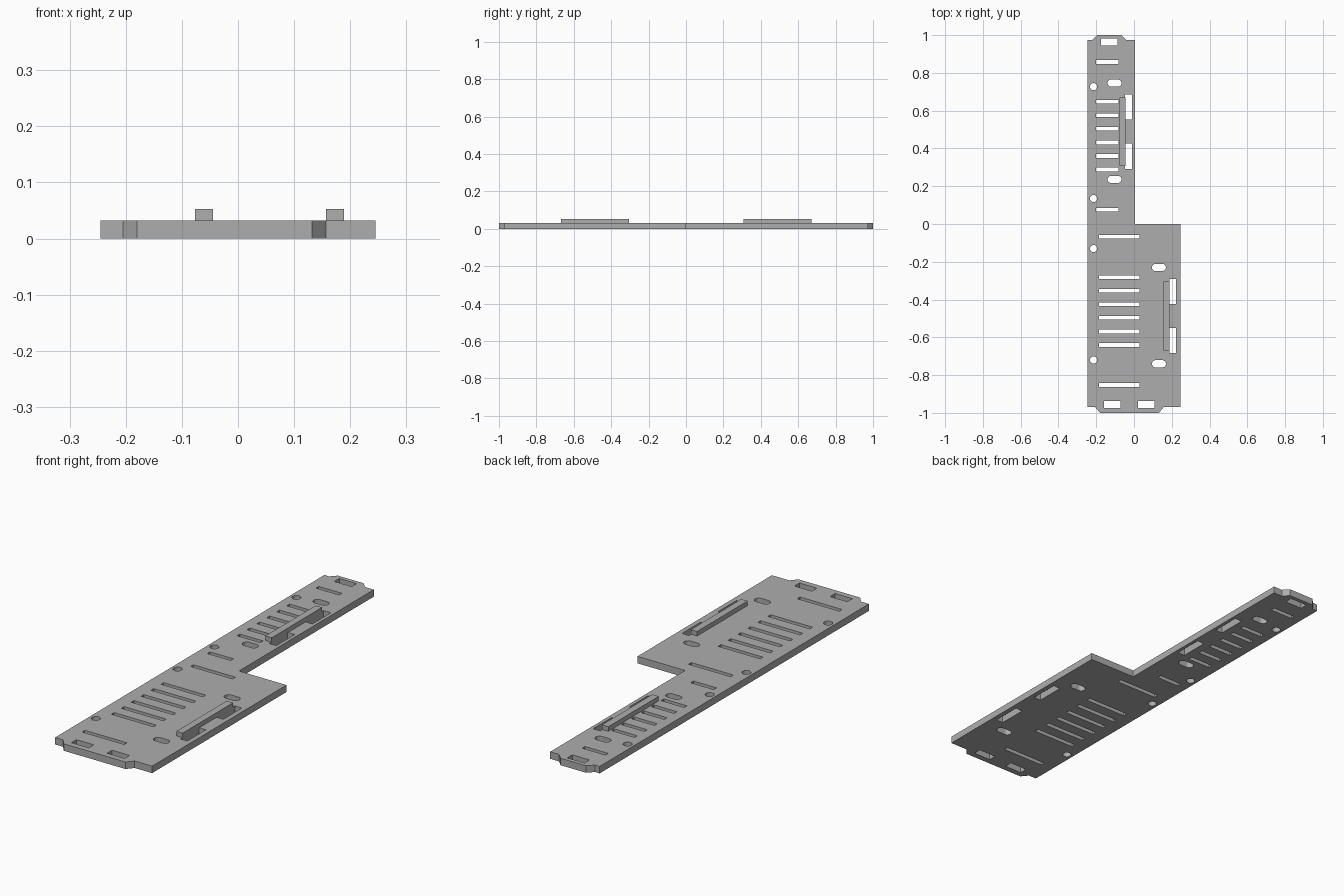
import bpy
from math import cos, sin, pi

cube = bpy.data.objects.get("Cube")
if cube:
    bpy.data.objects.remove(cube, do_unlink=True)

THICK = 0.032
RAIL_TOP = 0.053

grey = bpy.data.materials.new("plain_grey")
grey.use_nodes = True
colour = (0.42, 0.42, 0.42, 1)
grey.diffuse_color = colour
grey.node_tree.nodes["Principled BSDF"].inputs["Base Color"].default_value = colour


def rect(x0, x1, y0, y1):
    return [(x0, y0), (x1, y0), (x1, y1), (x0, y1)]


def capsule(x, y, half_x, r, steps=12):
    """Round hole, stretched along x by half_x on each side."""
    right = [(x + half_x + r * cos(a), y + r * sin(a))
             for a in (pi * (i / steps - 0.5) for i in range(steps + 1))]
    left = [(2 * x - px, 2 * y - py) for px, py in right]
    pts = right + left
    return pts if half_x else right[:-1] + left[:-1]


def extruded(name, loops, z0, z1):
    """Solid from an outline, with further loops inside it as through holes."""
    curve = bpy.data.curves.new(name + "_profile", "CURVE")
    curve.dimensions = "2D"
    curve.fill_mode = "BOTH"
    curve.extrude = (z1 - z0) / 2
    for loop in loops:
        spline = curve.splines.new("POLY")
        spline.points.add(len(loop) - 1)
        for point, (x, y) in zip(spline.points, loop):
            point.co = (x, y, 0, 1)
        spline.use_cyclic_u = True
    helper = bpy.data.objects.new(name + "_helper", curve)
    bpy.context.collection.objects.link(helper)
    bpy.context.view_layer.update()
    graph = bpy.context.evaluated_depsgraph_get()
    mesh = bpy.data.meshes.new_from_object(helper.evaluated_get(graph))
    bpy.data.objects.remove(helper, do_unlink=True)
    for v in mesh.vertices:
        v.co.z += (z0 + z1) / 2
    mesh.materials.clear()
    mesh.materials.append(grey)
    for face in mesh.polygons:
        face.use_smooth = False
        face.material_index = 0
    obj = bpy.data.objects.new(name, mesh)
    bpy.context.collection.objects.link(obj)
    return obj


# Stepped outline with a chamfered tongue at each end
outline = [
    (-0.245, -0.97), (-0.205, -0.97), (-0.18, -1), (0.132, -1),
    (0.157, -0.97), (0.245, -0.97), (0.245, 0), (0.005, 0),
    (0.005, 0.973), (-0.04, 0.973), (-0.066, 1), (-0.195, 1),
    (-0.221, 0.973), (-0.245, 0.973),
]
holes = []

# Vent slots: one at each end of a section and six in the middle
for x0, x1, ends, first in ((-0.2, -0.083, (0.075, 0.858), 0.289),
                            (-0.185, 0.028, (-0.068, -0.852), -0.64)):
    for y in list(ends) + [first + 0.0716 * i for i in range(6)]:
        holes.append(rect(x0, x1, y - 0.01, y + 0.01))

# End windows
holes.append(rect(-0.175, -0.087, 0.945, 0.981))
for x in (-0.16, 0.02):
    holes.append(rect(x, x + 0.088, -0.973, -0.937))

# Round holes along the straight edge
for y in (0.727, 0.135, -0.13, -0.72):
    holes.append(capsule(-0.214, y, 0, 0.019))

# Oblong holes
for x, ys in ((-0.103, (0.746, 0.236)), (0.132, (-0.23, -0.74))):
    for y in ys:
        holes.append(capsule(x, y, 0.018, 0.019))

# Rails, each with two windows beside it
for name, x, y in (("back_rail", -0.077, 0.489), ("front_rail", 0.157, -0.487)):
    extruded(name, [rect(x, x + 0.032, y - 0.182, y + 0.182)], THICK, RAIL_TOP)
    for side in (-1, 1):
        mid = y + side * 0.13
        holes.append(rect(x + 0.03, x + 0.066, mid - 0.067, mid + 0.067))

extruded("base_plate", [outline] + holes, 0, THICK)
